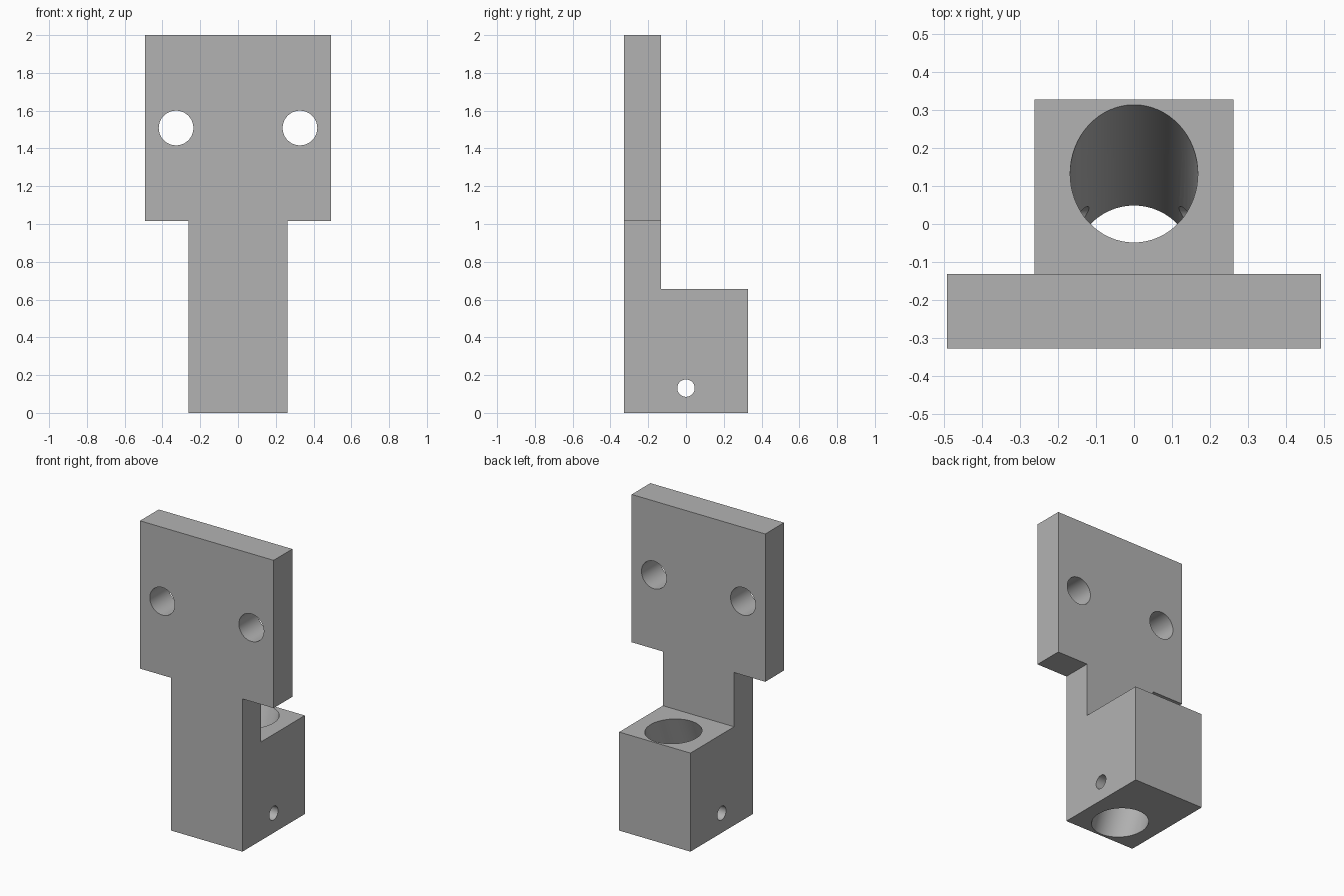
import bpy, bmesh
from math import radians

if "Cube" in bpy.data.objects:
    bpy.data.objects.remove(bpy.data.objects["Cube"], do_unlink=True)

U = 2 / 30.5              # one design unit of the bracket
FRONT = -5 * U
PLATE, DEPTH = 3 * U, 10 * U
STEM, HEAD = 4 * U, 7.5 * U
BLOCK_TOP, HEAD_BASE, TOP = 10 * U, 15.5 * U, 2.0

grey = bpy.data.materials.new("plain grey")
grey.use_nodes = True
colour = (0.45, 0.45, 0.45, 1)
grey.diffuse_color = colour
grey.node_tree.nodes["Principled BSDF"].inputs["Base Color"].default_value = colour


def push(bm, faces, distance):
    """Extrude faces towards the back and return the new end faces."""
    out = bmesh.ops.extrude_face_region(bm, geom=faces)["geom"]
    verts = [g for g in out if isinstance(g, bmesh.types.BMVert)]
    bmesh.ops.translate(bm, verts=verts, vec=(0, distance, 0))
    return [g for g in out if isinstance(g, bmesh.types.BMFace)]


# T-shaped front outline in three bands: block, stem and head
bm = bmesh.new()
rows = [[bm.verts.new((s * STEM, FRONT, z)) for s in (-1, 1)]
        for z in (0, BLOCK_TOP, HEAD_BASE)]
head = [bm.verts.new((x, FRONT, z)) for x, z in
        ((HEAD, HEAD_BASE), (HEAD, TOP), (-HEAD, TOP), (-HEAD, HEAD_BASE))]
for low, high in zip(rows, rows[1:]):
    bm.faces.new((low[0], low[1], high[1], high[0]))
bm.faces.new(rows[2] + head)

# Thicken into a plate, then pull the lowest band back into a block
back = push(bm, bm.faces[:], PLATE)
lowest = min(back, key=lambda f: f.calc_center_median().z)
push(bm, [lowest], DEPTH - PLATE)
bmesh.ops.recalc_face_normals(bm, faces=bm.faces[:])
bmesh.ops.dissolve_limit(bm, angle_limit=radians(1), verts=bm.verts[:], edges=bm.edges[:])
mesh = bpy.data.meshes.new("bracket")
bm.to_mesh(mesh)
bm.free()
mesh.materials.append(grey)
bracket = bpy.data.objects.new("bracket", mesh)
bpy.context.collection.objects.link(bracket)


def drill(name, radius, centre, rotation, length=2):
    """Cut a round hole through the bracket."""
    bpy.ops.mesh.primitive_cylinder_add(vertices=64, radius=radius, depth=length,
                                        location=centre, rotation=rotation)
    cutter = bpy.context.object
    cutter.name = name
    cutter.hide_render = True
    cutter.data.materials.append(grey)
    cut = bracket.modifiers.new(name, 'BOOLEAN')
    cut.operation, cut.solver, cut.object = 'DIFFERENCE', 'EXACT', cutter
    bpy.ops.object.select_all(action='DESELECT')
    bracket.select_set(True)
    bpy.context.view_layer.objects.active = bracket
    bpy.ops.object.modifier_apply(modifier=cut.name)
    bpy.data.objects.remove(cutter, do_unlink=True)


# Two mounting holes, the tilted bore and the cross pin hole
for side in (-1, 1):
    drill("mounting_hole", 1.4 * U, (side * 5 * U, 0, TOP - 7.5 * U), (radians(90), 0, 0))
drill("tilted_bore", 0.168, (0, 0, BLOCK_TOP / 2), (radians(-22), 0, 0))
drill("pin_hole", 0.7 * U, (0, 0, 2 * U), (0, radians(90), 0))

bpy.ops.object.shade_smooth_by_angle(angle=radians(30))
